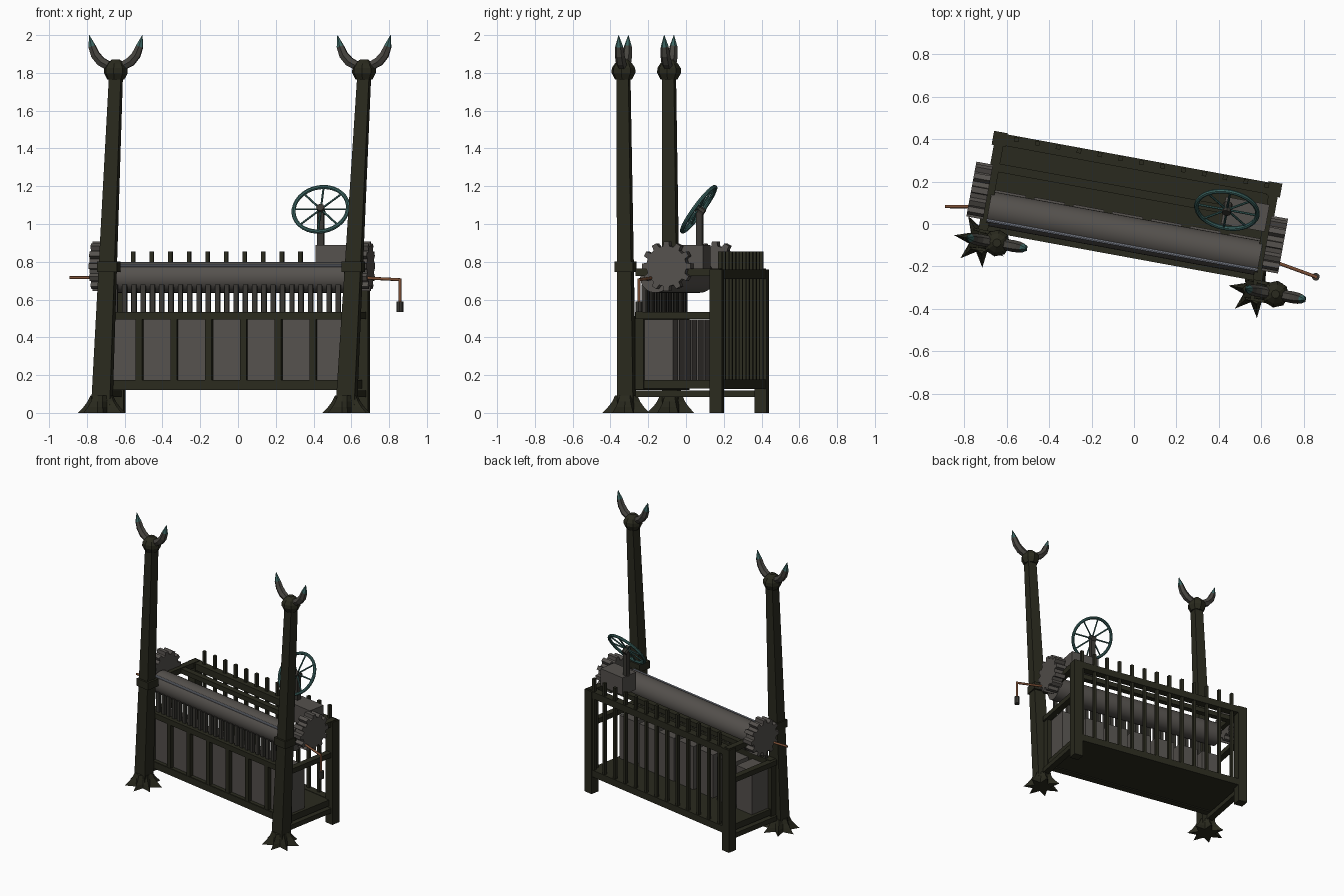
import bpy, bmesh
from math import sin, cos, pi, radians
from mathutils import Matrix, Vector

if "Cube" in bpy.data.objects:
    bpy.data.objects.remove(bpy.data.objects["Cube"])

# The machine stands turned a little about the vertical axis
PLACE = Matrix.Rotation(radians(-10.4), 4, 'Z') @ Matrix.Translation((-0.037, 0, 0))


def material(name, color):
    m = bpy.data.materials.new(name)
    m.use_nodes = True
    m.diffuse_color = (*color, 1)
    m.node_tree.nodes["Principled BSDF"].inputs["Base Color"].default_value = (*color, 1)
    return m


WOOD = material("dark olive wood", (0.023, 0.023, 0.013))
STEEL = material("grey steel", (0.09, 0.082, 0.074))
IRON = material("dark iron", (0.04, 0.038, 0.032))
HORN = material("grey horn", (0.062, 0.058, 0.05))
TEAL = material("teal metal", (0.045, 0.13, 0.122))
COPPER = material("copper", (0.2, 0.078, 0.036))
BRIGHT = material("pale blue steel", (0.25, 0.27, 0.32))


def finish(name, bm, mats, smooth=False):
    bmesh.ops.recalc_face_normals(bm, faces=bm.faces[:])
    mesh = bpy.data.meshes.new(name)
    bm.to_mesh(mesh)
    bm.free()
    for m in mats:
        mesh.materials.append(m)
    ob = bpy.data.objects.new(name, mesh)
    bpy.context.collection.objects.link(ob)
    ob.matrix_world = PLACE
    if smooth:
        bpy.ops.object.select_all(action='DESELECT')
        ob.select_set(True)
        bpy.context.view_layer.objects.active = ob
        bpy.ops.object.shade_smooth_by_angle(angle=radians(40))
    return ob


def box(name, center, size, mat):
    bm = bmesh.new()
    bmesh.ops.create_cube(bm, size=1, matrix=Matrix.Translation(center) @ Matrix.Diagonal((*size, 1)))
    return finish(name, bm, [mat])


def loft(name, rings, mats, smooth=False, rule=None):
    """Skin a list of equal-length point rings and cap both ends."""
    bm = bmesh.new()
    vs = [[bm.verts.new(p) for p in ring] for ring in rings]
    n = len(vs[0])
    for a, b in zip(vs, vs[1:]):
        for i in range(n):
            bm.faces.new((a[i], a[(i + 1) % n], b[(i + 1) % n], b[i]))
    bm.faces.new(vs[0])
    bm.faces.new(vs[-1])
    if rule:
        for f in bm.faces:
            f.material_index = rule(f)
    return finish(name, bm, mats, smooth)


def circle(center, axis, r, n):
    q = Vector(axis).to_track_quat('Z', 'Y')
    return [Vector(center) + q @ Vector((r * cos(2 * pi * i / n), r * sin(2 * pi * i / n), 0))
            for i in range(n)]


def rod(name, a, b, r, mat, n=12):
    d = Vector(b) - Vector(a)
    return loft(name, [circle(a, d, r, n), circle(b, d, r, n)], [mat], n > 8)


def rect(x, y, z, w, d):
    return [(x + i * w / 2, y + j * d / 2, z) for i, j in ((-1, -1), (1, -1), (1, 1), (-1, 1))]


SIDES = ((-1, "right"), (1, "left"))
END, POST, FRONT, BACK = 0.658, -0.205, -0.135, 0.28

# Tall leaning posts with clawed feet, collars and horned heads
for s, side in SIDES:
    x = s * END
    hx = x + 0.085 + 0.01 * s
    loft(f"{side}_post", [rect(x, POST, 0.04, 0.1, 0.085),
                          rect(hx, POST, 1.77, 0.064, 0.064)], [WOOD])
    box(f"{side}_collar", (x + 0.036, POST, 0.773), (0.108, 0.1, 0.055), WOOD)

    def star(z, tip, notch):
        return [(x + r * cos(k * pi / 7), POST + r * sin(k * pi / 7), z)
                for k in range(14) for r in [tip if k % 2 else notch]]
    loft(f"{side}_claw_foot", [star(0, 0.13, 0.06), star(0.03, 0.1, 0.06),
                               star(0.06, 0.077, 0.056), star(0.092, 0.062, 0.052)], [WOOD])

    loft(f"{side}_head", [circle((hx, POST, z), (0, 0, 1), r, 8) for z, r in
                          ((1.765, 0.046), (1.8, 0.064), (1.825, 0.063), (1.85, 0.047), (1.872, 0.02))],
         [WOOD])
    for h, end in ((-1, "outer"), (1, "inner")):
        path = [(0.035, 1.835, 0.026), (0.08, 1.86, 0.028), (0.11, 1.895, 0.026),
                (0.128, 1.94, 0.021), (0.143, 2.0, 0.001)]
        pts = [Vector((hx + h * px, POST, z)) for px, z, _ in path]
        rings = []
        for i, p in enumerate(pts):
            d = pts[min(i + 1, 4)] - pts[max(i - 1, 0)]
            rings.append(circle(p, d, path[i][2], 6))
        loft(f"{side}_{end}_horn", rings, [HORN, TEAL],
             rule=lambda f: int(f.calc_center_median().z > 1.945))

    # Rear legs, front stiles and the rails of each end
    box(f"{side}_rear_leg", (x, BACK, 0.38), (0.066, 0.066, 0.76), WOOD)
    box(f"{side}_front_stile", (s * 0.645, FRONT, 0.328), (0.045, 0.045, 0.41), WOOD)
    for label, z, t in (("low", 0.102, 0.035), ("middle", 0.515, 0.036), ("top", 0.745, 0.04)):
        box(f"{side}_{label}_end_rail", (x, (FRONT + BACK) / 2, z), (0.045, BACK - FRONT + 0.04, t), WOOD)

    # Toothed gear beside each post
    teeth = 12
    outline = []
    for k in range(teeth):
        for off, r in ((-0.3, 0.107), (-0.2, 0.132), (0.2, 0.132), (0.3, 0.107)):
            a = 2 * pi * (k + off) / teeth
            outline.append((0.024 + r * cos(a), 0.777 + r * sin(a)))
    loft(f"{side}_gear", [[(s * g, y, z) for y, z in outline] for g in (0.667, 0.747)], [STEEL])

# Floor and long rails
LONG = 2 * END
box("floor", (0, 0.065, 0.152), (LONG, 0.445, 0.045), WOOD)
box("front_bottom_rail", (0, FRONT, 0.147), (LONG, 0.05, 0.05), WOOD)
box("front_middle_rail", (0, FRONT, 0.515), (LONG, 0.05, 0.04), WOOD)
box("rear_top_rail", (0, BACK, 0.735), (LONG, 0.055, 0.05), WOOD)
box("rear_bottom_rail", (0, BACK, 0.152), (LONG, 0.055, 0.05), WOOD)
box("inner_top_rail", (0, 0.145, 0.742), (LONG, 0.04, 0.035), WOOD)

# Row of drawers with dividers between them
STEP = 0.187
for k in range(7):
    box(f"drawer_{k + 1}", ((k - 3) * STEP, -0.045, 0.335), (0.148, 0.17, 0.32), STEEL)
for k in range(6):
    box(f"drawer_divider_{k + 1}", ((k - 2.5) * STEP, FRONT, 0.335), (0.034, 0.045, 0.33), WOOD)

# Rear spindles standing proud of the top rail
for k in range(13):
    box(f"rear_spindle_{k + 1}", (-0.58 + 0.1 * k, BACK + 0.012, 0.505), (0.021, 0.021, 0.7), WOOD)

# Comb of tines under the front of the roller
for k in range(25):
    box(f"tine_{k + 1}", ((k - 12) * 0.05, -0.122, 0.595), (0.025, 0.022, 0.17), IRON)

# Roller with its bright scraper bar, axle ends and crank
ROLL_Y, ROLL_Z = -0.052, 0.718
rod("roller", (-0.65, ROLL_Y, ROLL_Z), (0.65, ROLL_Y, ROLL_Z), 0.082, STEEL, 32)
rod("scraper_bar", (-0.65, -0.108, 0.78), (0.65, -0.108, 0.78), 0.008, BRIGHT, 8)
elbow, drop = (0.925, -0.09, 0.705), (0.925, -0.09, 0.575)
rod("axle_end", (-0.855, -0.08, 0.716), (-0.7, ROLL_Y, 0.716), 0.008, COPPER)
rod("crank_arm", (0.7, ROLL_Y, 0.716), elbow, 0.008, COPPER)
rod("crank_drop", (0.925, -0.09, 0.712), drop, 0.008, COPPER)
rod("crank_handle", (0.925, -0.09, 0.59), (0.925, -0.09, 0.535), 0.019, IRON, 8)

# Gearbox with stem and tilted hand wheel
box("gearbox", (0.545, 0.14, 0.825), (0.21, 0.13, 0.13), STEEL)
box("wheel_stem", (0.456, 0.15, 0.97), (0.034, 0.034, 0.18), IRON)
HUB = Vector((0.456, 0.145, 1.078))
TILT = Matrix.Translation(HUB) @ Matrix.Rotation(radians(54), 4, 'X')
N = 32
bm = bmesh.new()
grid = [[bm.verts.new(TILT @ Vector(((0.146 + 0.011 * cos(b)) * cos(a), (0.146 + 0.011 * cos(b)) * sin(a),
                                     0.011 * sin(b))))
         for b in [2 * pi * j / 8 for j in range(8)]] for a in [2 * pi * i / N for i in range(N)]]
for i in range(N):
    for j in range(8):
        i2, j2 = (i + 1) % N, (j + 1) % 8
        bm.faces.new((grid[i][j], grid[i2][j], grid[i2][j2], grid[i][j2]))
finish("wheel_rim", bm, [TEAL], True)
for k in range(8):
    a = k * pi / 4
    rod(f"wheel_spoke_{k + 1}", HUB, TILT @ Vector((0.145 * cos(a), 0.145 * sin(a), 0)), 0.0055, TEAL, 6)
rod("wheel_hub", TILT @ Vector((0, 0, -0.035)), TILT @ Vector((0, 0, 0.02)), 0.022, IRON, 8)
